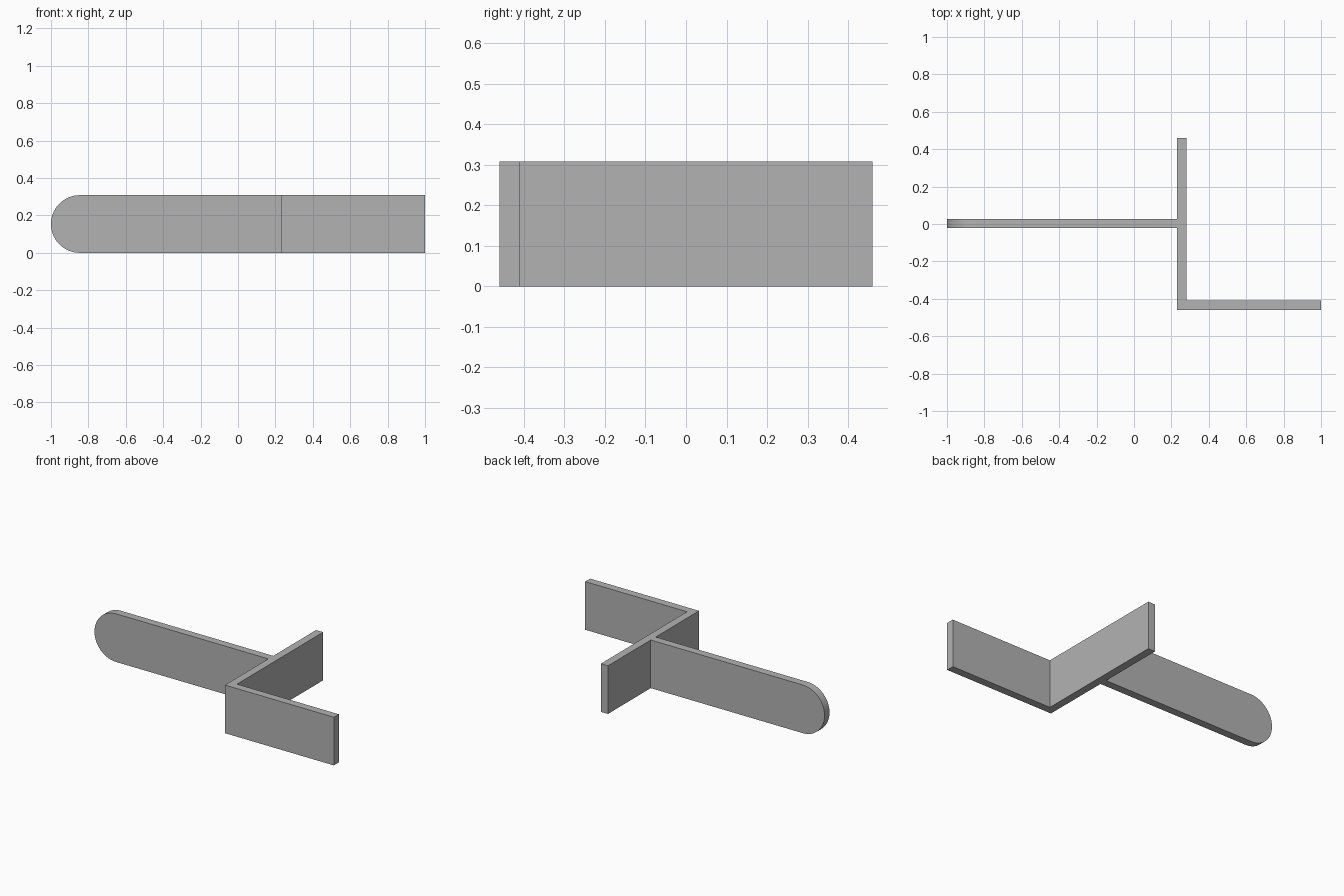
import bpy
import bmesh
from math import sin, cos, pi
from mathutils import Vector

cube = bpy.data.objects.get("Cube")
if cube:
    bpy.data.objects.remove(cube, do_unlink=True)

HEIGHT = 0.308
THICK = 0.05
PLATE_X = 0.23      # outer face of the cross plate
HALF_DEPTH = 0.46

grey = bpy.data.materials.new("plain grey")
grey.use_nodes = True
colour = (0.45, 0.45, 0.45, 1)
grey.diffuse_color = colour
grey.node_tree.nodes["Principled BSDF"].inputs["Base Color"].default_value = colour


def extrude_profile(name, points, offset):
    """Extrude a flat outline along an offset into a closed solid."""
    bm = bmesh.new()
    face = bm.faces.new([bm.verts.new(p) for p in points])
    result = bmesh.ops.extrude_face_region(bm, geom=[face], use_keep_orig=True)
    moved = [g for g in result["geom"] if isinstance(g, bmesh.types.BMVert)]
    bmesh.ops.translate(bm, verts=moved, vec=Vector(offset))
    bmesh.ops.recalc_face_normals(bm, faces=bm.faces)
    mesh = bpy.data.meshes.new(name)
    bm.to_mesh(mesh)
    bm.free()
    mesh.materials.append(grey)
    obj = bpy.data.objects.new(name, mesh)
    bpy.context.collection.objects.link(obj)
    return obj


# Cross plate with its side flange, one L-shaped plan
inner_x = PLATE_X + THICK
inner_y = -HALF_DEPTH + THICK
plan = [(PLATE_X, -HALF_DEPTH), (1, -HALF_DEPTH), (1, inner_y),
        (inner_x, inner_y), (inner_x, HALF_DEPTH), (PLATE_X, HALF_DEPTH)]
extrude_profile("cross_plate_and_flange", [(x, y, 0) for x, y in plan], (0, 0, HEIGHT))

# Long arm with a half-round end
radius = HEIGHT / 2
arm_y = -0.022
steps = 32
outline = [(PLATE_X, arm_y, 0), (PLATE_X, arm_y, HEIGHT)]
for i in range(steps + 1):
    a = pi / 2 + pi * i / steps
    outline.append((-1 + radius + radius * cos(a), arm_y, radius + radius * sin(a)))
arm = extrude_profile("rounded_arm", outline, (0, THICK, 0))

# Smooth the round end while keeping the edges crisp
bpy.ops.object.select_all(action="DESELECT")
arm.select_set(True)
bpy.context.view_layer.objects.active = arm
bpy.ops.object.shade_smooth_by_angle(angle=pi / 6)
